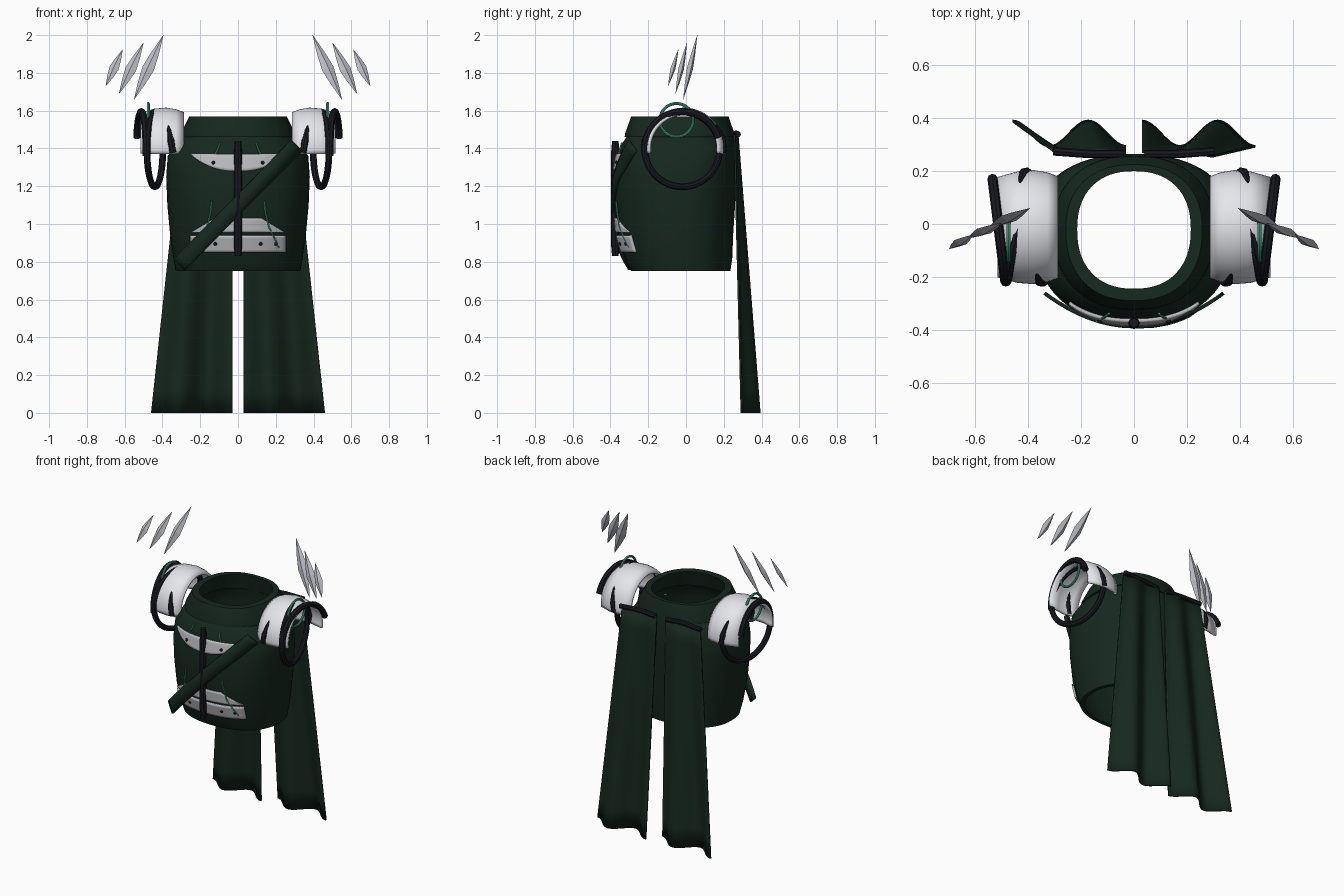
import bpy
from math import sin, cos, pi, radians
from mathutils import Vector

if "Cube" in bpy.data.objects:
    bpy.data.objects.remove(bpy.data.objects["Cube"])


def material(name, rgb):
    m = bpy.data.materials.new(name)
    m.diffuse_color = (*rgb, 1)
    m.use_nodes = True
    m.node_tree.nodes["Principled BSDF"].inputs["Base Color"].default_value = m.diffuse_color
    return m


CLOTH = material("dark_green", (0.008, 0.021, 0.014))
BLACK = material("black", (0.009, 0.010, 0.014))
WHITE = material("white_plate", (0.78, 0.79, 0.83))
GREY = material("grey_plate", (0.50, 0.51, 0.53))
GLOW = material("green_line", (0.06, 0.42, 0.24))
STEEL = material("shard_grey", (0.52, 0.53, 0.58))


def finish(ob, mat, smooth=True, thick=0):
    ob.data.materials.clear()
    ob.data.materials.append(mat)
    bpy.ops.object.select_all(action='DESELECT')
    ob.select_set(True)
    bpy.context.view_layer.objects.active = ob
    if smooth:
        bpy.ops.object.shade_smooth_by_angle(angle=radians(35))
    if thick:
        s = ob.modifiers.new("thickness", 'SOLIDIFY')
        s.thickness, s.offset = thick, 0
    return ob


def grid(name, rows, mat, ring=False, loop=False, thick=0, smooth=True):
    """Skin a list of equally long point rows."""
    n, k = len(rows[0]), len(rows)
    faces = [(i*n + j, i*n + (j+1) % n, ((i+1) % k)*n + (j+1) % n, ((i+1) % k)*n + j)
             for i in range(k if loop else k-1) for j in range(n if ring else n-1)]
    me = bpy.data.meshes.new(name)
    me.from_pydata([p for r in rows for p in r], [], faces)
    ob = bpy.data.objects.new(name, me)
    bpy.context.collection.objects.link(ob)
    return finish(ob, mat, smooth, thick)


def tube(name, pts, r, mat, radii=None, closed=False, res=2):
    cu = bpy.data.curves.new(name, 'CURVE')
    cu.dimensions, cu.bevel_depth, cu.bevel_resolution, cu.use_fill_caps = '3D', r, res, True
    sp = cu.splines.new('POLY')
    sp.points.add(len(pts)-1)
    for i, p in enumerate(pts):
        sp.points[i].co = (*p, 1)
        sp.points[i].radius = radii[i] if radii else 1
    sp.use_cyclic_u = closed
    ob = bpy.data.objects.new(name, cu)
    bpy.context.collection.objects.link(ob)
    bpy.ops.object.select_all(action='DESELECT')
    ob.select_set(True)
    bpy.context.view_layer.objects.active = ob
    bpy.ops.object.convert(target='MESH')
    return finish(bpy.context.view_layer.objects.active, mat)


# Torso sections: height, half width, front y, back y
SEC = [(.75, .33, -.29, .235), (.82, .342, -.325, .245), (.95, .36, -.36, .25),
       (1.1, .374, -.374, .26), (1.25, .38, -.378, .265), (1.36, .372, -.36, .265),
       (1.43, .325, -.335, .257), (1.465, .285, -.312, .25)]
YC, N = -.02, 2.3


def section(z, a, f, b):
    pts = []
    for i in range(64):
        t = 2*pi*i/64
        c, s = cos(t), sin(t)
        sx = abs(c)**(2/N)*(1 if c > 0 else -1)
        sy = abs(s)**(2/N)*(1 if s > 0 else -1)
        pts.append((a*sx, YC + sy*((b-YC) if s > 0 else (YC-f)), z))
    return pts


def front(x, z, off=0.0):
    """Front surface y of the torso."""
    z = min(max(z, SEC[0][0]), SEC[-1][0])
    for p, q in zip(SEC, SEC[1:]):
        if z <= q[0]:
            t = (z-p[0])/(q[0]-p[0])
            a, f = p[1]+t*(q[1]-p[1]), p[2]+t*(q[2]-p[2])
            break
    return YC - (YC-f)*max(0, 1-min(1, abs(x/a))**N)**(1/N) - off


# Torso shell, open at top and bottom, and its collar band
inner = [(z, a-.025, f+.025, b-.025) for z, a, f, b in reversed(SEC)]
grid("torso", [section(*s) for s in SEC + inner], CLOTH, ring=True, loop=True)
grid("collar", [section(*s) for s in [(1.46, .305, -.325, .258), (1.48, .303, -.322, .256),
     (1.57, .258, -.29, .225), (1.57, .215, -.245, .2), (1.46, .25, -.28, .22)]],
     CLOTH, ring=True, loop=True)


# Front plates laid on the torso
def plate(name, half, low, high, mat):
    rows = []
    for i in range(7):
        row = []
        for j in range(33):
            u = -1 + j/16
            x = half*u
            z = low(u) + (high(u)-low(u))*i/6
            row.append((x, front(x, z, .008), z))
        rows.append(row)
    grid(name, rows, mat, thick=.012)


plate("chest_plate", .245, lambda u: 1.28+.085*abs(u)**2.5, lambda u: 1.37, GREY)
plate("belly_plate", .245, lambda u: .955, lambda u: .957+.075*min(1, (1-abs(u))*2), GREY)
plate("waist_plate", .25, lambda u: .85, lambda u: .94, GREY)
for x, z in [(.13, 1.325), (.12, .895), (.2, .895)]:
    for s in (-1, 1):
        bpy.ops.mesh.primitive_uv_sphere_add(segments=10, ring_count=6, radius=.01,
                                             location=(s*x, front(x, z, .014), z))
        bpy.context.object.name = "rivet"
        finish(bpy.context.object, BLACK)

# Vertical front bar
tube("front_bar", [(0, -.374, .83), (0, -.376, .9), (0, -.376, 1.36), (0, -.374, 1.44)],
     .022, BLACK, [.8, 1, 1, .8])

# Diagonal strap standing slightly off the body
rows = []
for i in range(25):
    t = i/24
    row = []
    for w in (-.04, 0, .04):
        x, z = .31-.62*t + w*.72, 1.415-.63*t - w*.70
        row.append((x, min(-.388+1.1*x*x, front(x, z, .012)), z))
    rows.append(row)
grid("diagonal_strap", rows, CLOTH, thick=.014)

# Cape panels with three half-wave folds (same wave on both sides)
for name, x0, x1, t0, t1 in [("cape_left", -.46, -.03, -.30, -.03),
                             ("cape_right", .03, .46, .03, .30)]:
    rows = []
    for i in range(13):
        v = i/12
        row = []
        for j in range(37):
            u = j/36
            x = (t0+(t1-t0)*u)*(1-v) + (x0+(x1-x0)*u)*v
            y = .265 + .077*v + (.008+.04*v)*cos(3*pi*u)
            row.append((x, y, 1.475*(1-v)))
        rows.append(row)
    grid(name, rows, CLOTH, thick=.01)

for s in (-1, 1):
    side = "right" if s > 0 else "left"
    # Cape holder bar
    tube("cape_bar_"+side, [(s*.04, .265, 1.47), (s*.17, .265, 1.48), (s*.305, .275, 1.475)],
         .016, BLACK)

    # Arched shoulder guard around the x axis
    def arc(x, r, a):
        return (s*x, -.012 + r*cos(a), 1.40 + r*sin(a))
    rows = [[arc(x, r, radians(-8 + 196*j/32)) for j in range(33)]
            for x, r in [(.29, .185), (.33, .2), (.38, .208), (.44, .203), (.515, .182)]]
    grid("shoulder_guard_"+side, rows, WHITE, thick=.016)

    # Dark rim over the outer edge, swung outward at the back
    pts = []
    for j in range(25):
        a = radians(18 + 172*j/24)
        pts.append((s*(.512+.025*cos(a)), -.018+.2*cos(a), 1.395+.2*sin(a)))
    tube("shoulder_rim_"+side, pts, .019, BLACK)

    # Hanging ring, slightly turned
    pts = [(s*(.44-.042*cos(2*pi*j/48)), -.02+.198*cos(2*pi*j/48), 1.395+.198*sin(2*pi*j/48))
           for j in range(48)]
    tube("arm_ring_"+side, pts, .018, BLACK, closed=True)

    # Thin green ring
    pts = [(s*.475, -.05+.088*cos(2*pi*j/40), 1.55+.088*sin(2*pi*j/40)) for j in range(40)]
    tube("green_ring_"+side, pts, .008, GLOW, closed=True)

    # Dark tapering cracks in the guard, front and back
    for x, a0, a1 in [(.345, 186, 138), (.405, -6, 42)]:
        pts = [arc(x+.03*k/6, .207, radians(a0+(a1-a0)*k/6)) for k in range(7)]
        tube("guard_crack_"+side, pts, .02, BLACK, [1, .95, 1.05, .8, .7, .45, .05])

    # Green lines on the torso front
    for path in ([(.14, 1.12), (.145, 1.06), (.165, .98), (.19, .93), (.215, .875)],
                 [(.095, 1.43), (.105, 1.40), (.12, 1.37)]):
        tube("green_line_"+side, [(s*x, front(x, z, .012), z) for x, z in path], .005, GLOW)

    # Floating shards: flattened four-sided blades
    for k, (p, q, w) in enumerate([((.395, .06, 2.0), (.55, -.015, 1.66), .033),
                                   ((.50, .005, 1.96), (.63, -.055, 1.69), .03),
                                   ((.61, -.04, 1.925), (.70, -.095, 1.73), .026)]):
        p, q = Vector((s*p[0], *p[1:])), Vector((s*q[0], *q[1:]))
        d = (q-p).normalized()
        side_v = d.cross(Vector((-s*.3, 1, 0))).normalized()
        deep = d.cross(side_v)
        rows = [[p.lerp(q, t) + side_v*w*f*c + deep*w*.5*f*e
                 for c, e in ((1, 0), (0, 1), (-1, 0), (0, -1))]
                for t, f in ((0, .02), (.3, .68), (.52, 1), (.75, .62), (1, .02))]
        grid("shard_%s_%d" % (side, k+1), rows, STEEL, ring=True, smooth=False)
